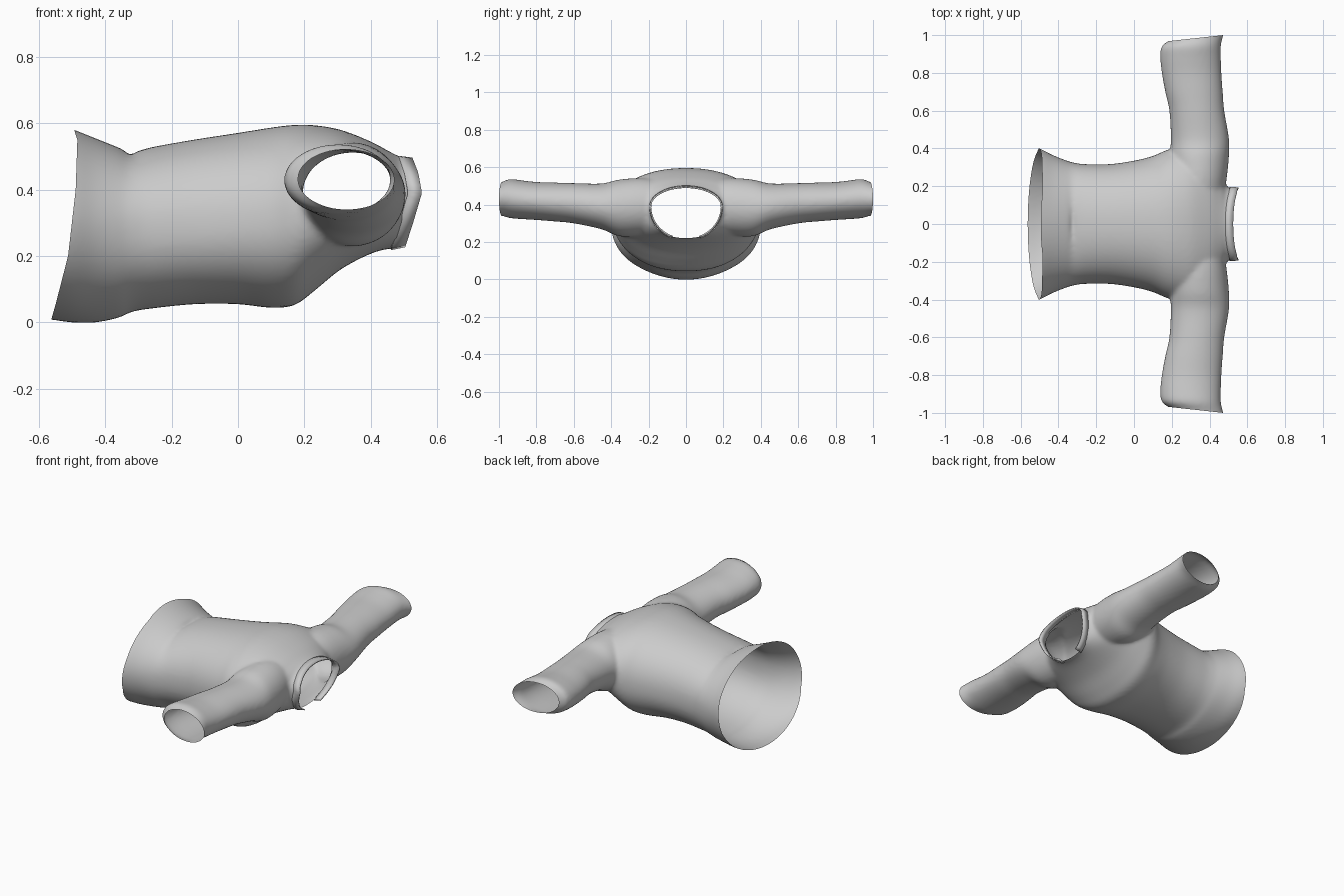
import bpy, bmesh, math
from mathutils import Vector

if "Cube" in bpy.data.objects:
    bpy.data.objects.remove(bpy.data.objects["Cube"])


def interp(points, t):
    # piecewise linear lookup
    if t <= points[0][0]:
        return points[0][1]
    for (a, u), (b, v) in zip(points, points[1:]):
        if t <= b:
            return u + (v - u) * (t - a) / (b - a)
    return points[-1][1]


def refine(rows, steps=4):
    # Catmull-Rom between the given section rows
    out = []
    for i in range(len(rows) - 1):
        p = [rows[max(i - 1, 0)], rows[i], rows[i + 1], rows[min(i + 2, len(rows) - 1)]]
        for s in range(steps):
            t = s / steps
            out.append([0.5 * (2 * b + (c - a) * t + (2 * a - 5 * b + 4 * c - d) * t * t
                               + (3 * b - a - 3 * c + d) * t ** 3) for a, b, c, d in zip(*p)])
    return out + [list(rows[-1])]


def loft(bm, rings):
    # closed tube with end caps
    vs = [[bm.verts.new(p) for p in r] for r in rings]
    n = len(vs[0])
    for a, b in zip(vs, vs[1:]):
        for i in range(n):
            j = (i + 1) % n
            bm.faces.new((a[i], a[j], b[j], b[i]))
    bm.faces.new(vs[0])
    bm.faces.new(vs[-1])


def power(v, e):
    return math.copysign(abs(v) ** e, v)


ANGLES = [2 * math.pi * i / 64 for i in range(64)]
NECK = [(0.20, 0.46), (0.30, 0.492), (0.39, 0.518), (0.45, 0.507), (0.50, 0.488)]
HEM = [(0.0, -0.565), (0.06, -0.548), (0.2, -0.512), (0.4, -0.489), (0.55, -0.484), (0.6, -0.5)]

# torso sections: x, half width, bottom z, widest z, top z, squareness
TORSO = [(-0.66, 0.45, 0.02, 0.30, 0.64, 2.0), (-0.56, 0.42, 0.008, 0.30, 0.605, 2.0),
         (-0.50, 0.40, 0.0, 0.30, 0.583, 2.0), (-0.43, 0.365, 0.0, 0.29, 0.555, 2.0),
         (-0.36, 0.337, 0.014, 0.28, 0.527, 2.1), (-0.32, 0.325, 0.032, 0.28, 0.512, 2.2),
         (-0.26, 0.317, 0.042, 0.28, 0.528, 2.2), (-0.13, 0.317, 0.055, 0.29, 0.551, 2.2),
         (0.0, 0.335, 0.055, 0.30, 0.571, 2.2), (0.1, 0.36, 0.044, 0.31, 0.587, 2.2),
         (0.17, 0.39, 0.052, 0.33, 0.595, 2.2), (0.23, 0.40, 0.095, 0.35, 0.594, 2.2),
         (0.31, 0.40, 0.16, 0.37, 0.58, 2.2), (0.40, 0.36, 0.207, 0.38, 0.545, 2.1),
         (0.46, 0.26, 0.222, 0.39, 0.513, 2.0), (0.50, 0.192, 0.215, 0.39, 0.497, 2.0),
         (0.60, 0.19, 0.215, 0.39, 0.49, 2.0)]
# sleeve sections: y, min x, max x, min z, max z
SLEEVE = [(0.0, 0.22, 0.45, 0.26, 0.50), (0.2, 0.20, 0.485, 0.24, 0.54),
          (0.35, 0.19, 0.502, 0.23, 0.535), (0.45, 0.195, 0.503, 0.268, 0.513),
          (0.6, 0.187, 0.478, 0.30, 0.515), (0.7, 0.165, 0.47, 0.31, 0.518),
          (0.8, 0.147, 0.463, 0.318, 0.521), (0.88, 0.139, 0.46, 0.323, 0.53),
          (0.94, 0.146, 0.46, 0.328, 0.537), (0.975, 0.19, 0.466, 0.338, 0.525),
          (1.0, 0.206, 0.473, 0.342, 0.516), (1.06, 0.208, 0.478, 0.345, 0.515)]

# solid torso plus one tube through both arms
bm = bmesh.new()
rings = []
for x, w, zb, zm, zt, n in refine(TORSO):
    ring = []
    for a in ANGLES:
        s = power(math.sin(a), 2 / n)
        ring.append((x, w * power(math.cos(a), 2 / n), zm + s * ((zt - zm) if s > 0 else (zm - zb))))
    rings.append(ring)
loft(bm, rings)
half = refine(SLEEVE)
rows = [[-r[0]] + r[1:] for r in reversed(half[1:])] + half
loft(bm, [[((x0 + x1) / 2 + (x1 - x0) / 2 * math.cos(a), y,
            (z0 + z1) / 2 + (z1 - z0) / 2 * math.sin(a)) for a in ANGLES]
          for y, x0, x1, z0, z1 in rows])
bmesh.ops.recalc_face_normals(bm, faces=bm.faces)
mesh = bpy.data.meshes.new("garment")
bm.to_mesh(mesh)
bm.free()
shirt = bpy.data.objects.new("garment", mesh)
bpy.context.collection.objects.link(shirt)

# blend the pieces into one skin
rm = shirt.modifiers.new("blend", 'REMESH')
rm.mode = 'VOXEL'
rm.voxel_size = 0.01
sm = shirt.modifiers.new("soften", 'SMOOTH')
sm.factor = 0.5
sm.iterations = 10
bpy.context.view_layer.update()
skin = bpy.data.meshes.new_from_object(shirt.evaluated_get(bpy.context.evaluated_depsgraph_get()))
shirt.modifiers.clear()
shirt.data = skin


def trim(bm, co, no):
    bmesh.ops.bisect_plane(bm, geom=bm.verts[:] + bm.edges[:] + bm.faces[:],
                           plane_co=co, plane_no=no, clear_outer=True)


# open the hem and neck along curved lines, and both cuffs along slanted ones
bm = bmesh.new()
bm.from_mesh(skin)
for curve, direction in ((HEM, -1), (NECK, 1)):
    for v in bm.verts:
        v.co.x -= interp(curve, v.co.z)
    trim(bm, (0, 0, 0), (direction, 0, 0))
    for v in bm.verts:
        v.co.x += interp(curve, v.co.z)
for side in (-1, 1):
    trim(bm, (0.2, 0.97 * side, 0), Vector((-0.11, side, 0)).normalized())

# small crease at the back of the waist
for v in bm.verts:
    if v.co.z > 0.4:
        v.co.z -= 0.008 * math.exp(-((v.co.x + 0.325) / 0.014) ** 2 - (v.co.y / 0.07) ** 2)
bm.to_mesh(skin)
bm.free()
for p in skin.polygons:
    p.use_smooth = True

# collar band, open at the throat
bm = bmesh.new()
strip = []
gap = math.radians(23)
for i in range(49):
    a = -math.pi / 2 + gap + (2 * math.pi - 2 * gap) * i / 48
    s = math.sin(a)
    y, z = 0.19 * math.cos(a), 0.39 + s * (0.108 if s > 0 else 0.183)
    x = interp(NECK, z)
    strip.append((bm.verts.new((x - 0.006, y * 1.01, z)),
                  bm.verts.new((x + 0.036, y, 0.39 + (z - 0.39) * 0.95))))
for a, b in zip(strip, strip[1:]):
    bm.faces.new((a[0], b[0], b[1], a[1]))
mesh = bpy.data.meshes.new("collar")
bm.to_mesh(mesh)
bm.free()
collar = bpy.data.objects.new("collar", mesh)
bpy.context.collection.objects.link(collar)
th = collar.modifiers.new("thickness", 'SOLIDIFY')
th.thickness = 0.008
th.offset = 0
bpy.context.view_layer.objects.active = collar
collar.select_set(True)
bpy.ops.object.shade_smooth_by_angle()
